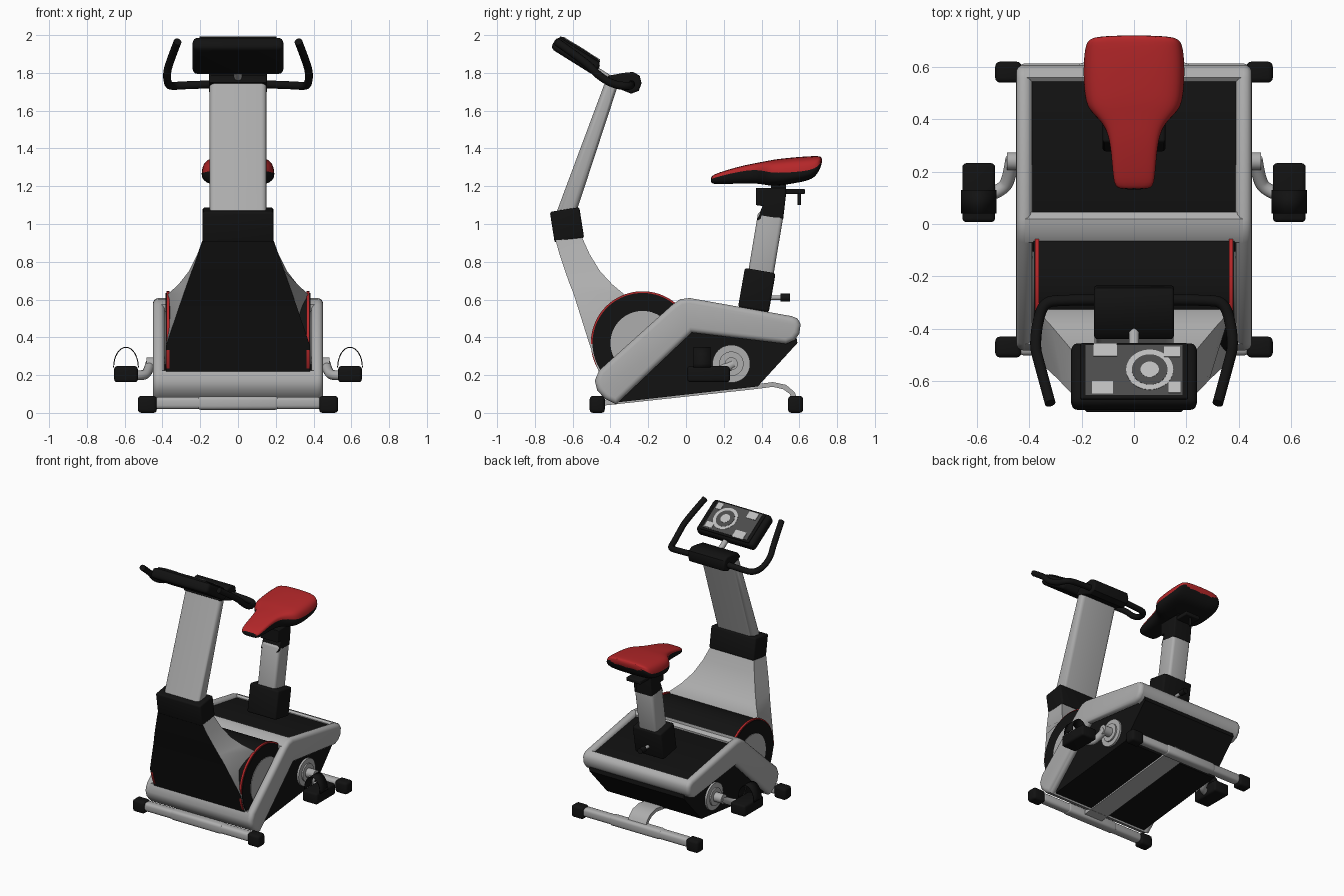
import bpy, bmesh, math
from mathutils import Matrix, Vector

if "Cube" in bpy.data.objects:
    bpy.data.objects.remove(bpy.data.objects["Cube"])


def material(name, rgb):
    m = bpy.data.materials.new(name)
    m.diffuse_color = (*rgb, 1)
    m.use_nodes = True
    m.node_tree.nodes["Principled BSDF"].inputs["Base Color"].default_value = m.diffuse_color
    return m


SILVER = material("silver", (0.42, 0.42, 0.42))
BLACK = material("black", (0.006, 0.006, 0.006))
RED = material("red", (0.46, 0.02, 0.022))
SCREEN = material("screen_grey", (0.07, 0.07, 0.07))
PANEL = material("panel_grey", (0.5, 0.5, 0.5))


def finish(ob, mats, mirror=False, angle=40):
    for m in mats:
        ob.data.materials.append(m)
    bpy.ops.object.select_all(action='DESELECT')
    bpy.context.view_layer.objects.active = ob
    ob.select_set(True)
    bpy.ops.object.shade_smooth_by_angle(angle=math.radians(angle))
    if mirror:
        ob.modifiers.new("mirror", 'MIRROR')
    return ob


def from_bm(name, bm, mats, mirror=False, angle=40):
    bmesh.ops.recalc_face_normals(bm, faces=bm.faces)
    me = bpy.data.meshes.new(name)
    bm.to_mesh(me)
    bm.free()
    ob = bpy.data.objects.new(name, me)
    bpy.context.collection.objects.link(ob)
    return finish(ob, mats, mirror, angle)


def prism(name, pts, x0, x1, mat, bevel=0, mirror=False):
    """Side profile (y, z) pushed from x0 to x1, with rounded rims."""
    bm = bmesh.new()
    a = [bm.verts.new((x0, y, z)) for y, z in pts]
    b = [bm.verts.new((x1, y, z)) for y, z in pts]
    bm.faces.new(a)
    bm.faces.new(b[::-1])
    for i in range(len(pts)):
        j = (i + 1) % len(pts)
        bm.faces.new((a[i], b[i], b[j], a[j]))
    bmesh.ops.recalc_face_normals(bm, faces=bm.faces)
    if bevel:
        rim = [e for e in bm.edges if abs(e.verts[0].co.x - e.verts[1].co.x) < 1e-6]
        bmesh.ops.bevel(bm, geom=rim, offset=bevel, segments=4, profile=0.5, affect='EDGES')
    return from_bm(name, bm, [mat], mirror)


def box(name, loc, size, mat, tilt=0, bevel=0, mirror=False, off=(0, 0, 0)):
    bm = bmesh.new()
    bmesh.ops.create_cube(bm, size=1, matrix=Matrix.Diagonal((*size, 1)))
    if bevel:
        bmesh.ops.bevel(bm, geom=bm.edges[:], offset=bevel, segments=3, profile=0.5, affect='EDGES')
    bm.transform(Matrix.Translation(loc) @ Matrix.Rotation(math.radians(tilt), 4, 'X') @ Matrix.Translation(off))
    return from_bm(name, bm, [mat], mirror)


def cyl(name, p0, p1, r, mat, mirror=False, sides=48):
    p0, p1 = Vector(p0), Vector(p1)
    d = p1 - p0
    mx = Matrix.Translation((p0 + p1) / 2) @ d.to_track_quat('Z', 'Y').to_matrix().to_4x4()
    bm = bmesh.new()
    bmesh.ops.create_cone(bm, cap_ends=True, segments=sides, radius1=r, radius2=r, depth=d.length, matrix=mx)
    return from_bm(name, bm, [mat], mirror)


def tube(name, pts, r, mat, mirror=False):
    cu = bpy.data.curves.new(name, 'CURVE')
    cu.dimensions = '3D'
    cu.bevel_depth, cu.bevel_resolution, cu.use_fill_caps = r, 4, True
    sp = cu.splines.new('NURBS')
    sp.points.add(len(pts) - 1)
    for p, c in zip(sp.points, pts):
        p.co = (*c, 1)
    sp.use_endpoint_u, sp.order_u, sp.resolution_u = True, 3, 6
    ob = bpy.data.objects.new(name, cu)
    bpy.context.collection.objects.link(ob)
    bpy.ops.object.select_all(action='DESELECT')
    bpy.context.view_layer.objects.active = ob
    ob.select_set(True)
    bpy.ops.object.convert(target='MESH')
    return finish(bpy.context.object, [mat], mirror)


# Floor bars with end caps
for label, y in (("front", -0.47), ("rear", 0.58)):
    box(label + "_foot_bar", (0, y, 0.052), (0.88, 0.065, 0.065), SILVER, bevel=0.02)
    box(label + "_foot_sleeve", (0, y, 0.052), (0.43, 0.072, 0.072), SILVER, bevel=0.02)
    box(label + "_foot_cap", (0.48, y, 0.045), (0.1, 0.08, 0.09), BLACK, bevel=0.018, mirror=True)

# Flat spine joining the floor bars, arched at the rear
top = [(-0.47, 0.065), (0.36, 0.15), (0.46, 0.163), (0.53, 0.148), (0.575, 0.11), (0.6, 0.05)]
low = [(0.57, 0.05), (0.55, 0.1), (0.515, 0.125), (0.46, 0.138), (0.36, 0.125), (-0.47, 0.035)]
prism("spine", top + low, -0.075, 0.075, SILVER)

# Main body and bent silver frame
prism("body", [(-0.37, 0.055), (0.38, 0.14), (0.59, 0.37), (0.57, 0.49), (0.02, 0.58), (-0.02, 0.56),
               (-0.43, 0.19)], -0.395, 0.395, BLACK)
nose = [(-0.37, 0.045), (-0.43, 0.075), (-0.47, 0.12), (-0.483, 0.17), (-0.46, 0.225)]
tail = [(0.56, 0.512), (0.59, 0.5), (0.607, 0.47), (0.6, 0.42), (0.575, 0.385), (0.53, 0.365)]
prism("frame_rail", nose + [(-0.07, 0.575), (-0.03, 0.602), (0.02, 0.608)] + tail + [(0.03, 0.425)],
      0.388, 0.45, SILVER, bevel=0.028, mirror=True)
prism("front_crossbar", nose + [(-0.4, 0.22), (-0.34, 0.1)], -0.42, 0.42, SILVER)
prism("middle_crossbar", [(-0.07, 0.575), (-0.03, 0.602), (0.02, 0.608), (0.045, 0.59), (0.04, 0.5),
                          (-0.06, 0.5)], -0.42, 0.42, SILVER)
prism("rear_crossbar", [(0.545, 0.5)] + tail, -0.42, 0.42, SILVER)

# Flywheel drum with red rims and silver hub discs
hub = (-0.23, 0.37)
cyl("flywheel", (-0.384, *hub), (0.384, *hub), 0.265, BLACK, sides=72)
cyl("flywheel_red_rim", (0.362, *hub), (0.378, *hub), 0.274, RED, mirror=True, sides=72)
cyl("flywheel_disc", (0.36, *hub), (0.388, *hub), 0.17, SILVER, mirror=True, sides=64)

# Front shroud: black face, silver flared sides and back; rows are z, front y, width, rear y, width
rows = [(.95, -.70, .175, -.56, .175), (.84, -.67, .212, -.51, .215), (.75, -.64, .245, -.455, .26),
        (.68, -.615, .27, -.39, .315), (.63, -.595, .288, -.33, .37), (.36, -.51, .38, -.25, .375),
        (.18, -.45, .38, -.25, .375)]
bm = bmesh.new()
rings = [[bm.verts.new(c) for c in ((-wf, yf, z), (wf, yf, z), (wr, yr, z), (-wr, yr, z))]
         for z, yf, wf, yr, wr in rows]
for a, b in zip(rings, rings[1:]):
    for i in range(4):
        j = (i + 1) % 4
        bm.faces.new((a[i], a[j], b[j], b[i])).material_index = 1 if i == 0 else 0
bm.faces.new(rings[0])
bm.faces.new(rings[-1])
from_bm("front_shroud", bm, [SILVER, BLACK])

# Collar and mast
box("mast_collar", (0, -0.63, 0.995), (0.375, 0.158, 0.165), BLACK, tilt=9, bevel=0.012)
prism("mast", [(-0.69, 1.05), (-0.585, 1.05), (-0.355, 1.75), (-0.425, 1.76)], -0.15, 0.15, SILVER, bevel=0.028)

# Handlebar bracket, bars and console neck
prism("handlebar_bracket", [(-0.44, 1.75), (-0.41, 1.785), (-0.33, 1.8), (-0.28, 1.805), (-0.245, 1.785),
                            (-0.235, 1.745), (-0.25, 1.705), (-0.29, 1.69), (-0.34, 1.71), (-0.42, 1.735)],
      -0.153, 0.153, BLACK, bevel=0.012)
tube("handlebar", [(0.12, -0.29, 1.74), (0.28, -0.29, 1.735), (0.345, -0.3, 1.73), (0.37, -0.38, 1.735),
                   (0.378, -0.47, 1.79), (0.365, -0.52, 1.85), (0.32, -0.685, 1.965)], 0.021, BLACK, mirror=True)
cyl("console_neck", (0, -0.41, 1.77), (0, -0.52, 1.84), 0.02, SILVER, sides=20)

# Console with inset-looking display plates
C, T = (0, -0.583, 1.89), -32
box("console", C, (0.48, 0.275, 0.075), BLACK, T, bevel=0.025)
box("console_bezel", C, (0.41, 0.25, 0.02), BLACK, T, bevel=0.006, off=(0, 0, 0.036))
box("screen", C, (0.37, 0.225, 0.006), SCREEN, T, off=(0, 0, 0.046))
for k, (x, y, w, h) in enumerate([(-0.11, 0.09, 0.09, 0.06), (-0.12, -0.08, 0.08, 0.055),
                                  (0.145, 0.08, 0.06, 0.045), (0.155, -0.08, 0.045, 0.05)]):
    box(f"screen_panel_{k}", C, (w, h, 0.004), PANEL, T, off=(x, y, 0.05))
M = Matrix.Translation(C) @ Matrix.Rotation(math.radians(T), 4, 'X')
for k, (r, m) in enumerate([(0.09, PANEL), (0.068, SCREEN), (0.035, PANEL)]):
    cyl(f"screen_dial_{k}", M @ Vector((0.06, 0, 0.045)), M @ Vector((0.06, 0, 0.051 + 0.001 * k)), r, m)

# Seat post: sleeve, silver tube, clamp and knobs
box("post_sleeve", (0, 0.375, 0.65), (0.24, 0.165, 0.21), BLACK, tilt=-10, bevel=0.012)
box("seat_post", (0, 0.42, 0.88), (0.15, 0.135, 0.36), SILVER, tilt=-9.5, bevel=0.02)
prism("post_head", [(0.375, 1.02), (0.515, 1.03), (0.53, 1.16), (0.53, 1.19), (0.37, 1.19), (0.37, 1.1),
                    (0.405, 1.095)], -0.075, 0.075, BLACK, bevel=0.01)
box("seat_slider", (0, 0.51, 1.172), (0.12, 0.24, 0.028), BLACK, bevel=0.006)
box("seat_mount", (0, 0.49, 1.205), (0.1, 0.08, 0.05), BLACK)
cyl("slider_bolt", (0, 0.6, 1.1), (0, 0.6, 1.17), 0.009, BLACK, sides=16)
cyl("post_pin", (0, 0.43, 0.61), (0, 0.51, 0.61), 0.012, SILVER, sides=20)
cyl("post_knob", (0, 0.5, 0.61), (0, 0.55, 0.61), 0.021, BLACK, sides=24)

# Seat loft: rows are y, half width, bottom, colour split, top
rows = [(.13, .065, 1.215, 1.235, 1.25), (.16, .08, 1.21, 1.25, 1.27), (.3, .088, 1.215, 1.285, 1.31),
        (.38, .11, 1.215, 1.29, 1.325), (.43, .17, 1.205, 1.275, 1.335), (.48, .19, 1.2, 1.265, 1.345),
        (.6, .195, 1.22, 1.27, 1.357), (.69, .187, 1.24, 1.285, 1.362), (.722, .16, 1.325, 1.335, 1.357)]
bm = bmesh.new()
rings = []
for y, w, zb, zs, zt in rows:
    h = zt - zs
    half = [(0, zb), (.8 * w, zb), (w, (zb + zs) / 2), (w, zs), (.95 * w, zs + .7 * h), (.6 * w, zs + .95 * h), (0, zt)]
    rings.append([bm.verts.new((x, y, z)) for x, z in half + [(-x, z) for x, z in half[5:0:-1]]])
for a, b in zip(rings, rings[1:]):
    for i in range(12):
        j = (i + 1) % 12
        bm.faces.new((a[i], a[j], b[j], b[i])).material_index = 1 if 3 <= i <= 8 else 0
bm.faces.new(rings[0])
bm.faces.new(rings[-1]).material_index = 1
seat = from_bm("seat", bm, [BLACK, RED], angle=70)
seat.modifiers.new("smooth", 'SUBSURF').levels = 2

# Cranks and pedals
axle = (0.24, 0.26)
cyl("crank_disc", (0.38, *axle), (0.41, *axle), 0.1, SILVER, mirror=True)
cyl("crank_disc_step", (0.4, *axle), (0.42, *axle), 0.065, SILVER, mirror=True)
cyl("crank_hub", (0.4, *axle), (0.485, *axle), 0.034, SILVER, mirror=True, sides=32)
tube("crank_arm", [(0.465, 0.25, 0.26), (0.475, 0.18, 0.22), (0.5, 0.13, 0.195), (0.56, 0.11, 0.2)],
     0.026, SILVER, mirror=True)
box("pedal", (0.593, 0.12, 0.205), (0.125, 0.225, 0.085), BLACK, bevel=0.015, mirror=True)
# Thin toe strap hooped over the pedal
bm = bmesh.new()
arc = [(0.593 + 0.068 * math.cos(math.pi * k / 16), 0.24 + 0.11 * math.sin(math.pi * k / 16)) for k in range(17)]
for (x0, z0), (x1, z1) in zip(arc, arc[1:]):
    bm.faces.new([bm.verts.new(c) for c in ((x0, 0.04, z0), (x1, 0.04, z1), (x1, 0.13, z1), (x0, 0.13, z0))])
bmesh.ops.remove_doubles(bm, verts=bm.verts, dist=1e-5)
strap = from_bm("toe_strap", bm, [BLACK], mirror=True)
strap.modifiers.new("thickness", 'SOLIDIFY').thickness = 0.005
